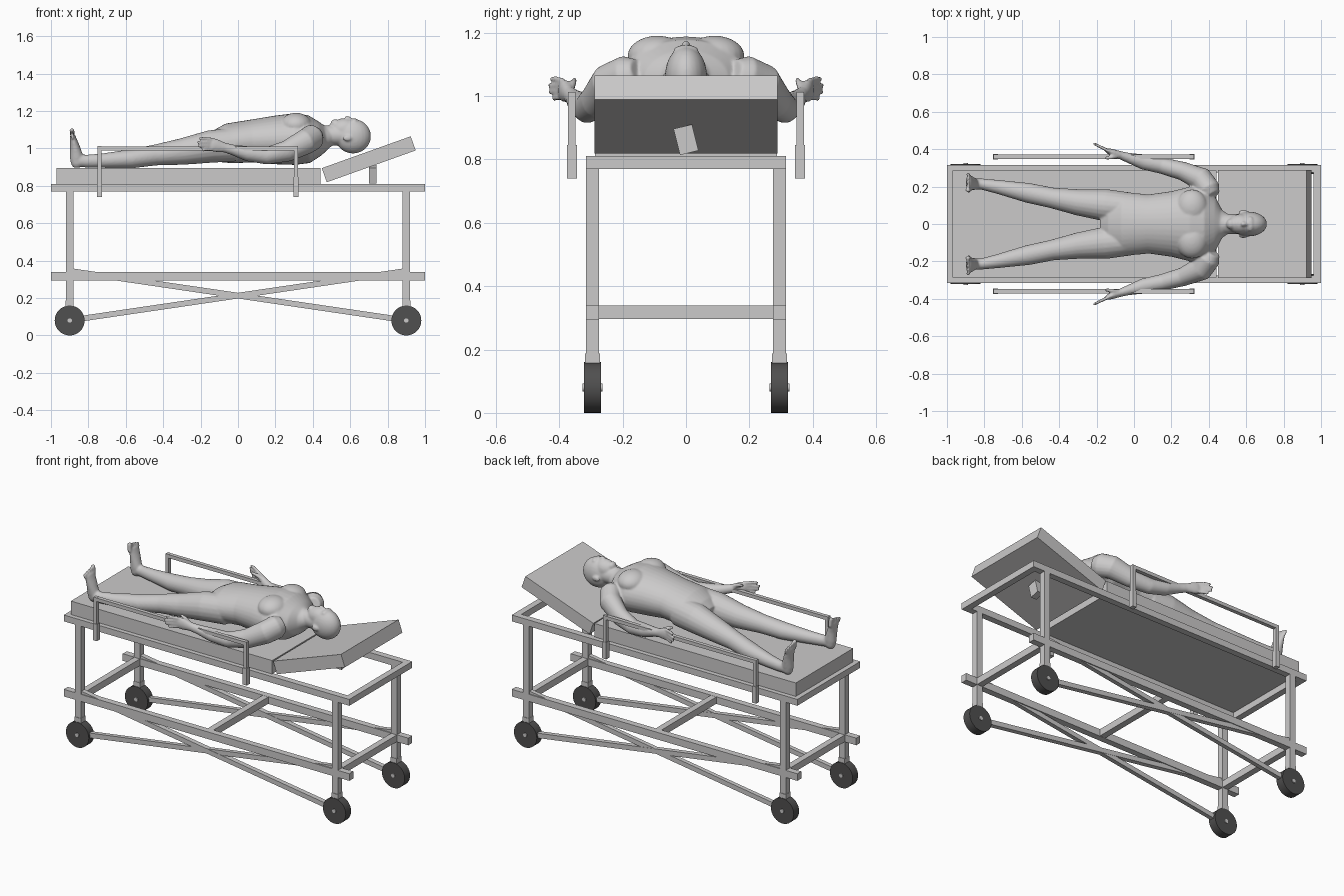
import bpy, bmesh, math
from mathutils import Vector, Matrix


def material(name, v):
    m = bpy.data.materials.new(name)
    m.diffuse_color = (v, v * 0.985, v * 0.985, 1)
    return m


GREY = material("light grey", 0.6)
DARK = material("dark rubber", 0.08)


def finish(name, bm, mat):
    bmesh.ops.recalc_face_normals(bm, faces=bm.faces)
    me = bpy.data.meshes.new(name)
    bm.to_mesh(me)
    bm.free()
    me.materials.append(mat)
    ob = bpy.data.objects.new(name, me)
    bpy.context.collection.objects.link(ob)
    return ob


def box(name, centre, size, rot=None, mat=GREY):
    bm = bmesh.new()
    m = Matrix.Translation(centre) @ (rot or Matrix()) @ Matrix.Diagonal((*size, 1))
    bmesh.ops.create_cube(bm, size=1, matrix=m)
    return finish(name, bm, mat)


def cylinder(name, centre, r, depth, mat, sides):
    bm = bmesh.new()
    m = Matrix.Translation(centre) @ Matrix.Rotation(math.pi / 2, 4, 'X')
    bmesh.ops.create_cone(bm, cap_ends=True, segments=sides, radius1=r, radius2=r,
                          depth=depth, matrix=m)
    for f in bm.faces:
        f.smooth = len(f.verts) == 4
    for e in bm.edges:
        e.smooth = all(f.smooth for f in e.link_faces)
    return finish(name, bm, mat)


# Trolley frame: long rails, legs, wheels, braces and guards on each side
Y = 0.295
for s, side in ((-1, "front"), (1, "back")):
    box(f"{side}_upper_rail", (0, s * Y, 0.79), (2, 0.04, 0.04))
    box(f"{side}_lower_rail", (0, s * Y, 0.317), (2, 0.04, 0.045))
    for e, end in ((-1, "foot"), (1, "head")):
        x = 0.9 * e
        box(f"{side}_{end}_leg", (x, s * Y, 0.455), (0.04, 0.04, 0.63))
        box(f"{side}_{end}_leg_socket", (x, s * Y, 0.165), (0.043, 0.046, 0.046))
        cylinder(f"{side}_{end}_wheel", (x, s * Y, 0.08), 0.08, 0.053, DARK, 32)
        cylinder(f"{side}_{end}_axle", (x, s * Y, 0.08), 0.012, 0.064, GREY, 16)
        # diagonal brace rising from the wheel to the far leg
        box(f"{side}_{end}_brace", (0, s * Y, 0.213), (1.82, 0.029 + 0.002 * e, 0.03),
            Matrix.Rotation(math.atan(0.147) * e, 4, 'Y'))
        # guard post with thicker lower sleeve
        gx = -0.215 + 0.525 * e
        box(f"{side}_{end}_guard_post", (gx, s * 0.36, 0.927), (0.022, 0.024, 0.17))
        box(f"{side}_{end}_guard_sleeve", (gx, s * 0.36, 0.793), (0.028, 0.031, 0.106))
    box(f"{side}_guard_bar", (-0.215, s * 0.36, 1.0), (1.072, 0.024, 0.022))

# Cross bars
for x, name in ((-0.98, "foot"), (0.98, "head")):
    box(f"{name}_upper_cross_bar", (x, 0, 0.79), (0.04, 0.56, 0.04))
for x, name in ((-0.9, "foot"), (0, "middle"), (0.9, "head")):
    box(f"{name}_lower_cross_bar", (x, 0, 0.317), (0.04, 0.56, 0.043))

# Mattress, raised headrest and its prop
box("mattress", (-0.265, 0, 0.853), (1.41, 0.574, 0.085))
box("headrest", (0.699, 0, 0.942), (0.505, 0.576, 0.08),
    Matrix.Rotation(-math.radians(19.7), 4, 'Y'))
box("headrest_prop", (0.72, 0, 0.862), (0.04, 0.06, 0.085),
    Matrix.Rotation(math.radians(14), 4, 'X'))

# Lying figure: overlapping tubes and ellipsoids fused by a voxel remesh
body = bmesh.new()


def tube(stations, ref=(0, 0, 1), n=20):
    """Loft ellipses along points; each station is x, y, z, side radius, ref radius."""
    pts = [Vector(p[:3]) for p in stations]
    rad = [p[3:] for p in stations]
    # rounded ends
    d0, d1 = (pts[0] - pts[1]).normalized(), (pts[-1] - pts[-2]).normalized()
    pts = [pts[0] + d0 * min(rad[0]) * 0.6] + pts + [pts[-1] + d1 * min(rad[-1]) * 0.6]
    rad = [[r * 0.65 for r in rad[0]]] + rad + [[r * 0.65 for r in rad[-1]]]
    rings = []
    for i, p in enumerate(pts):
        t = (pts[min(i + 1, len(pts) - 1)] - pts[max(i - 1, 0)]).normalized()
        u = t.cross(Vector(ref)).normalized()
        v = u.cross(t)
        rings.append([body.verts.new(p + u * rad[i][0] * math.cos(a) + v * rad[i][1] * math.sin(a))
                      for a in (2 * math.pi * k / n for k in range(n))])
    for a, b in zip(rings, rings[1:]):
        for k in range(n):
            body.faces.new((a[k], a[(k + 1) % n], b[(k + 1) % n], b[k]))
    body.faces.new(rings[0][::-1])
    body.faces.new(rings[-1])


def blob(centre, radii):
    bmesh.ops.create_uvsphere(body, u_segments=24, v_segments=16, radius=1,
                              matrix=Matrix.Translation(centre) @ Matrix.Diagonal((*radii, 1)))


# torso and neck
tube([(-0.12, 0, 1.01, 0.15, 0.085), (-0.05, 0, 1.027, 0.17, 0.107),
      (0.08, 0, 1.04, 0.158, 0.115), (0.2, 0, 1.045, 0.175, 0.13),
      (0.3, 0, 1.05, 0.2, 0.138), (0.38, 0, 1.05, 0.195, 0.128),
      (0.44, 0, 1.055, 0.135, 0.09), (0.47, 0, 1.06, 0.075, 0.065)], n=36)
tube([(0.42, 0, 1.065, 0.06, 0.06), (0.49, 0, 1.07, 0.054, 0.054),
      (0.57, 0, 1.07, 0.054, 0.054)])
# head, jaw, chin, brow, nose, lips
blob((0.615, 0, 1.065), (0.096, 0.066, 0.092))
blob((0.57, 0, 1.1), (0.075, 0.053, 0.06))
blob((0.518, 0, 1.13), (0.024, 0.028, 0.026))
blob((0.622, 0, 1.145), (0.02, 0.04, 0.016))
tube([(0.612, 0, 1.15, 0.008, 0.01), (0.58, 0, 1.163, 0.013, 0.014)])
blob((0.549, 0, 1.147), (0.012, 0.022, 0.013))

for s in (-1, 1):
    blob((0.585, s * 0.066, 1.055), (0.024, 0.009, 0.016))          # ear
    blob((0.31, s * 0.09, 1.125), (0.085, 0.095, 0.065))            # chest
    # leg
    tube([(x, s * y, z, a, b) for x, y, z, a, b in (
        (-0.02, 0.088, 1.02, 0.08, 0.09), (-0.15, 0.1, 1.01, 0.086, 0.087),
        (-0.3, 0.116, 0.983, 0.07, 0.071), (-0.44, 0.14, 0.965, 0.055, 0.056),
        (-0.57, 0.167, 0.945, 0.053, 0.051), (-0.72, 0.197, 0.935, 0.038, 0.039),
        (-0.81, 0.213, 0.932, 0.03, 0.034), (-0.85, 0.215, 0.935, 0.03, 0.034))])
    # foot pointing up, then toes from inner to outer
    tube([(x, s * y, z, a, b) for x, y, z, a, b in (
        (-0.862, 0.213, 0.915, 0.027, 0.03), (-0.862, 0.214, 0.95, 0.033, 0.037),
        (-0.872, 0.218, 1.01, 0.039, 0.026), (-0.884, 0.22, 1.065, 0.046, 0.015))],
        ref=(1, 0, 0))
    for k in range(5):
        y, r = 0.18 + 0.021 * k, 0.013 if k == 0 else 0.009
        top = 1.1 - 0.006 * k
        tube([(-0.884, s * y, 1.055, r, r), (-0.888, s * (y + 0.002), top, r, r)],
             ref=(1, 0, 0), n=10)
    # arm and palm
    tube([(x, s * y, z, a, b) for x, y, z, a, b in (
        (0.4, 0.18, 1.06, 0.065, 0.07), (0.36, 0.24, 1.035, 0.064, 0.068),
        (0.26, 0.283, 0.985, 0.05, 0.057), (0.15, 0.312, 0.96, 0.044, 0.046),
        (0.05, 0.332, 0.972, 0.041, 0.04), (-0.03, 0.354, 0.993, 0.027, 0.028),
        (-0.07, 0.367, 1.004, 0.022, 0.026), (-0.12, 0.384, 1.016, 0.018, 0.036),
        (-0.14, 0.391, 1.02, 0.015, 0.034))])
    # fingers and thumb
    for k in range(4):
        z = 0.994 + 0.018 * k
        reach = (0.025, 0.005, 0, 0.01)[k]
        tube([(-0.13, s * 0.388, z, 0.009, 0.009),
              (-0.175, s * 0.41, z + 0.002 * k, 0.009, 0.009),
              (-0.215 + reach, s * (0.43 - reach / 2), z + 0.003 * k - 0.003, 0.008, 0.008)], n=10)
    tube([(-0.075, s * 0.365, 1.015, 0.013, 0.013), (-0.115, s * 0.357, 1.04, 0.011, 0.011),
          (-0.15, s * 0.352, 1.05, 0.009, 0.009)], n=10)

figure = finish("lying_figure", body, GREY)
remesh = figure.modifiers.new("fuse", 'REMESH')
remesh.mode = 'VOXEL'
remesh.voxel_size = 0.006
remesh.use_smooth_shade = True
soften = figure.modifiers.new("soften", 'SMOOTH')
soften.factor = 0.5
soften.iterations = 5
